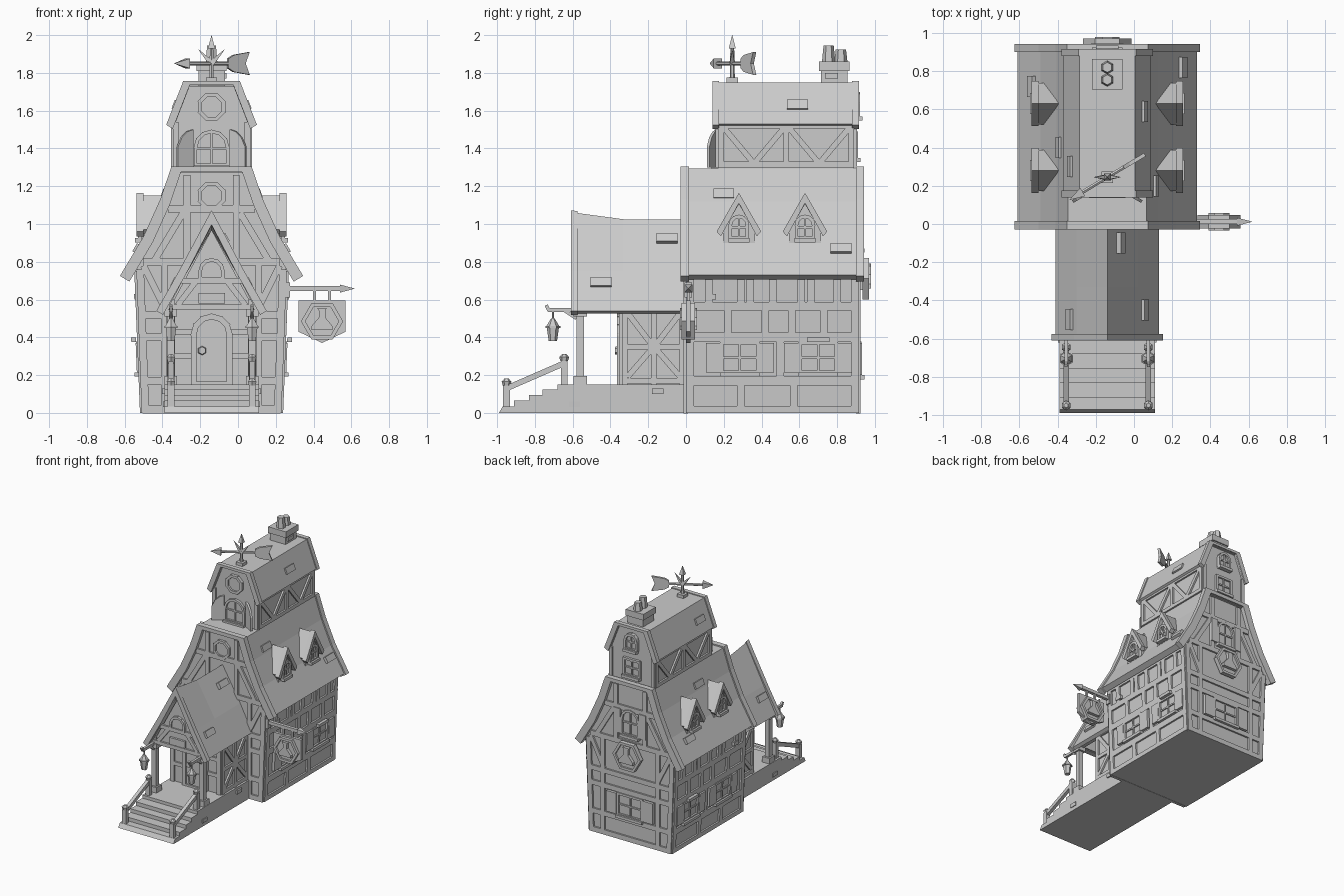
import bpy, bmesh, math
from mathutils import Vector, Matrix

if "Cube" in bpy.data.objects:
    bpy.data.objects.remove(bpy.data.objects["Cube"])

CX = -0.14                      # symmetry plane of the house
X, Y, Z = (1, 0, 0), (0, 1, 0), (0, 0, 1)

def W(o, r, n, up=Z):           # wall frame: along wall, outward, up
    m = Matrix((Vector(r), Vector(n), Vector(up))).transposed().to_4x4()
    m.translation = Vector(o)
    return m

def loft(name, secs, M=Matrix()):
    bm = bmesh.new()
    rows = [[bm.verts.new(M @ Vector(p)) for p in s] for s in secs]
    n = len(rows[0])
    for a, b in zip(rows, rows[1:]):
        for i in range(n):
            bm.faces.new((a[i], a[(i + 1) % n], b[(i + 1) % n], b[i]))
    bm.faces.new(rows[0])
    bm.faces.new(rows[-1])
    bmesh.ops.recalc_face_normals(bm, faces=bm.faces)
    me = bpy.data.meshes.new(name)
    bm.to_mesh(me)
    bm.free()
    ob = bpy.data.objects.new(name, me)
    bpy.context.collection.objects.link(ob)
    return ob

def plate(name, pts, d0, d1, M):
    return loft(name, [[(a, d, h) for a, h in pts] for d in (d0, d1)], M)

def box(name, a0, a1, d0, d1, h0, h1, M):
    return plate(name, [(a0, h0), (a1, h0), (a1, h1), (a0, h1)], d0, d1, M)

def strut(name, p, q, w, M, d0=-0.01, d1=0.014):
    p, q = Vector(p), Vector(q)
    t = (q - p).normalized() * w / 2
    s = Vector((-t.y, t.x))
    plate(name, [p + s, q + s, q - s, p - s], d0, d1, M)

def ring(name, pts, w, M, d0=-0.01, d1=0.02):
    for i in range(len(pts)):
        p, q = Vector(pts[i - 1]), Vector(pts[i])
        e = (q - p).normalized() * w * 0.3
        strut(name, p - e, q + e, w, M, d0, d1)

def ngon(n, r, a=0, h=0, ph=0.5):
    return [(a + r * math.cos((i + ph) * math.tau / n), h + r * math.sin((i + ph) * math.tau / n)) for i in range(n)]

def cone(name, p, q, r1, r2, n=6):
    p, q = Vector(p), Vector(q)
    rot = (q - p).to_track_quat('Z', 'Y')
    return loft(name, [[c + rot @ Vector((a * r, b * r, 0)) for a, b in ngon(n, 1)] for c, r in ((p, r1), (q, max(r2, 0.001)))])

def arch(a, h, w, ht, n=6):     # arch-topped outline, h is the bottom
    r = w / 2
    return [(a - r, h), (a + r, h)] + [(a + r * math.cos(math.pi * i / n), h + ht - r + r * math.sin(math.pi * i / n)) for i in range(n + 1)]

def window(M, a, h, w, ht, arched=False, shutters=0):
    r = w / 2
    pts = arch(a, h, w, ht) if arched else [(a - r, h), (a + r, h), (a + r, h + ht), (a - r, h + ht)]
    plate("window_pane", pts, -0.01, 0.005, M)
    ring("window_frame", pts, 0.018, M)
    strut("window_bar", (a, h), (a, h + ht), 0.012, M)
    strut("window_bar", (a - r, h + ht * .5), (a + r, h + ht * .5), 0.012, M)
    box("window_sill", a - r - .01, a + r + .01, 0, 0.035, h - 0.022, h, M)
    for s in (-1, 1) if shutters else ():
        e = sorted((a + s * (r + .01), a + s * (r + .01 + shutters)))
        box("shutter", e[0], e[1], 0, 0.022, h, h + ht, M)

def emblem(M, h, r):            # hexagonal ring with a flask in it
    plate("emblem_plate", ngon(6, r, 0, h, 0), 0, 0.02, M)
    ring("emblem_ring", ngon(6, r, 0, h, 0), 0.02, M, 0, 0.035)
    f = [(-.55, -.45), (.55, -.45), (.55, -.25), (.17, .2), (.17, .55), (.25, .7), (-.25, .7), (-.17, .55), (-.17, .2), (-.55, -.25)]
    plate("emblem_flask", [(x * r, h + z * r) for x, z in f], 0, 0.045, M)

def shell(name, t, secs):       # symmetric roof shell; secs = (y, half profile from eave to top)
    out = []
    for y, half in secs:
        inn = [(max(u - t, 0), z - t * (.6 if u > 0 else 2.2)) for u, z in half]
        top = half + [(-u, z) for u, z in reversed(half) if u > 0]
        low = inn + [(-u, z) for u, z in reversed(inn) if u > 0]
        out.append([(CX + u, y, z) for u, z in top + low[::-1]])
    loft(name, out)

def sym(half):
    return half + [(-u, z) for u, z in reversed(half) if u > 0]

front = lambda y: W((CX, y, 0), X, (0, -1, 0))
back = lambda y: W((CX, y, 0), X, Y)
AX = W((CX, 0, 0), Y, X)        # side profile plane: a = y, d = x offset

# main body, tower and entrance solids
plate("house_body", sym([(.365, 0), (.395, .76), (.31, .94), (.23, 1.13), (.18, 1.28)]), 0, .91, W((CX, 0, 0), X, Y))
plate("tower_body", sym([(.2, 1.25), (.2, 1.55), (.13, 1.73)]), .17, .89, W((CX, 0, 0), X, Y))
plate("entrance_body", sym([(.225, .1), (.225, .58), (0, .97)]), -.34, .05, W((CX, 0, 0), X, Y))
plate("porch_gable", sym([(.225, .55), (0, .97)]), -.57, -.53, W((CX, 0, 0), X, Y))
plate("porch_steps", [(0, 0), (-.99, 0), (-.97, .035), (-.91, .035), (-.91, .065), (-.83, .065), (-.83, .095), (-.76, .095), (-.76, .125), (-.68, .125), (-.68, .15), (0, .15)], -.25, .25, AX)

# roofs and bargeboards
main = [(.47, .73), (.35, .93), (.265, 1.12), (.205, 1.295)]
shell("main_roof", .04, [(-.01, main), (.93, main)])
edge = [(.485, .725), (.36, .935), (.272, 1.13), (.212, 1.305)]
for y0, y1 in ((-.03, .015), (.9, .943)):
    shell("main_bargeboard", .05, [(y0, edge), (y1, edge)])
upper = [(.23, 1.53), (.145, 1.75)]
shell("tower_roof", .03, [(.15, upper), (.905, upper)])
edge = [(.24, 1.525), (.15, 1.757)]
for y0, y1 in ((.14, .175), (.88, .915)):
    shell("tower_bargeboard", .035, [(y0, edge), (y1, edge)])
pr = lambda k, e=0: [(.27 + e, .54), (.16 + e * .6, .75), (0, k)]
shell("porch_roof", .025, [(-.59, pr(1.06)), (-.33, pr(1.025)), (.02, pr(1.025))])
shell("porch_bargeboard", .035, [(-.61, pr(1.073, .022)), (-.575, pr(1.068, .022))])

# loose roof tiles
for s, u, z, y, up in ((1, .19, 1.63, .59, (-.36, .93)), (1, .25, 1.16, .2, (-.33, .94)), (1, .395, .87, .82, (-.5, .86)),
                       (1, .072, .925, -.1, (-.5, .86)), (1, .195, .69, -.45, (-.46, .89)), (-1, .395, .87, .72, (-.5, .86)),
                       (-1, .25, 1.16, .4, (-.33, .94)), (-1, .195, .69, -.5, (-.46, .89)), (-1, .19, 1.63, .3, (-.36, .93))):
    M = W((CX + s * u, y, z), Y, (s * up[1], 0, -up[0]), (s * up[0], 0, up[1]))
    box("roof_tile", -.055, .055, -.02, .014, -.025, .025, M)

# side walls: timber grid, shuttered windows, tower braces, dormers
for s in (1, -1):
    M = W((CX + s * .365, 0, 0), Y, (s, 0, 0), (s * .04, 0, 1))
    for z, w in ((.018, .036), (.17, .05), (.4, .05), (.565, .045), (.73, .04)):
        strut("side_beam", (0, z), (.915, z), w, M)
    for y, z0, z1 in [(v, 0, .75) for v in (.022, .893)] + [(v, 0, .16) for v in (.29, .57)] + \
            [(v, .4, .56) for v in (.22, .42, .56, .73)] + [(v, .56, .73) for v in (.12, .29, .34, .46, .61, .66, .8)] + [(.5, .17, .4)]:
        strut("side_post", (y, z0), (y, z1), .04, M)
    for y in (.285, .7):
        window(M, y, .215, .19, .155, False, .075)
    box("flower_box", .64, .76, .02, .045, .375, .4, M)
    box("foundation_stone", .1, .16, 0, .02, .6, .63, M)
    box("base_stone", -.18, -.12, -.13, -.108, .1, .13, M)
    box("base_stone", -.62, -.56, -.13, -.11, .03, .06, M)
    T = W((CX + s * .2, 0, 0), Y, (s, 0, 0))
    for z in (1.315, 1.52):
        strut("tower_beam", (.17, z), (.89, z), .03, T)
    for y in (.185, .53, .875):
        strut("tower_post", (y, 1.3), (y, 1.53), .03, T)
    for y in (.2, .545):
        for p, q in ((0, .16), (.32, .16)):
            strut("tower_brace", (y + p, 1.51), (y + q, 1.32), .03, T)
    E = W((CX + s * .225, 0, 0), Y, (s, 0, 0))
    for p, q in (((-.325, .15), (-.325, .58)), ((-.02, .15), (-.02, .58)), ((-.17, .15), (-.17, .55)), ((-.34, .17), (0, .17)),
                 ((-.34, .35), (0, .35)), ((-.34, .54), (0, .54)), ((-.31, .53), (-.18, .36)), ((-.03, .53), (-.16, .36)),
                 ((-.31, .19), (-.18, .34)), ((-.03, .19), (-.16, .34))):
        strut("entrance_timber", p, q, .03, E)
    for y in (.28, .63):        # dormers
        D = W((CX + s * .37, y, 0), Y, (s, 0, 0))
        plate("dormer_body", [(-.085, .9), (.085, .9), (.085, 1.0), (0, 1.13), (-.085, 1.0)], -.15, 0, D)
        for t in (-1, 1):
            R = W((CX + s * .37, y, 0), (0, t, 0), (s, 0, 0))
            plate("dormer_roof", [(0, 1.15), (.108, .97), (.09, .95), (0, 1.105)], -.3, .015, R)
            plate("dormer_edge", [(0, 1.165), (.118, .96), (.095, .935), (0, 1.11)], -.01, .027, R)
        window(D, 0, .925, .09, .115, True)

    # porch posts, railings and lanterns
    x = CX + s * .215
    P = W((x, 0, 0), Y, X)
    box("porch_post", -.58, -.54, -.02, .02, .15, .6, P)
    box("post_foot", -.595, -.525, -.033, .033, .15, .195, P)
    box("post_cap", -.595, -.525, -.033, .033, .51, .55, P)
    box("porch_plate", -.58, 0, -.015, .015, .54, .57, P)
    for y, z0, z1 in ((-.95, .03, .145), (-.645, .12, .275)):
        box("newel_post", y - .018, y + .018, -.018, .018, z0, z1, P)
        cone("newel_ball", (x, y, z1), (x, y, z1 + .02), .02, .026)
        cone("newel_ball", (x, y, z1 + .02), (x, y, z1 + .036), .026, .012)
    strut("handrail", (-.95, .13), (-.64, .265), .03, P, -.014, .014)
    strut("lantern_arm", (-.57, .545), (-.73, .545), .022, P, -.01, .01)
    strut("lantern_arm_tip", (-.725, .54), (-.74, .57), .018, P, -.008, .008)
    strut("lantern_brace", (-.58, .5), (-.64, .54), .018, P, -.008, .008)
    for z0, z1, r0, r1 in ((.38, .45, .022, .032), (.45, .46, .04, .04), (.46, .5, .034, .01), (.5, .54, .005, .005)):
        cone("lantern", (x, -.705, z0), (x, -.705, z1), r0, r1)

# front and back gables of the main house
for M, f in ((front(0), 1), (back(.91), 0)):
    for z, u in ((.018, .365), (.17, .37), (.4, .38), (.52, .385), (.8, .36), (1.08, .23)):
        strut("gable_beam", (-u, z), (u, z), .04, M)
    for s in (-1, 1):
        strut("corner_post", (s * .35, 0), (s * .378, .76), .04, M)
        strut("gable_post", (s * .25, 0), (s * .25, .8), .035, M)
        strut("gable_brace", (s * .36, .78), (s * .24, .54), .035, M)
        strut("gable_stud", (s * .13, .8), (s * .13, 1.26), .035, M)
        strut("gable_brace", (s * .3, .81), (s * .15, 1.06), .035, M)
window(back(.91), 0, .2, .22, .17, False, .09)
window(back(.91), 0, .87, .15, .2, True, .06)
emblem(back(.935), .71, .115)
box("emblem_mount", -.05, .05, -.03, .005, .65, .77, back(.935))
window(back(.89), 0, 1.35, .14, .13)
window(back(.9), 0, 1.57, .1, .12, True)
for y, h in ((0, 1.15), (.165, 1.62)):
    plate("round_window", ngon(8, .068, 0, h), -.02, .005, front(y))
    ring("round_window_frame", ngon(8, .068, 0, h), .02, front(y))
window(front(.17), 0, 1.31, .17, .18, True)
for s in (-1, 1):               # open arched shutters on the tower
    M = W((CX + s * .1, .165, 0), (s * .85, -.5, 0), (-s * .5, -.85, 0))
    plate("tower_shutter", [(0, 1.3), (.095, 1.3), (.095, 1.41), (.07, 1.46), (.035, 1.49), (0, 1.5)], -.008, .008, M)
    for M in (front(.17), back(.89)):
        strut("tower_corner", (s * .19, 1.3), (s * .19, 1.54), .03, M)

# porch gable timber and entrance door
G = front(-.57)
box("gable_tie", -.23, .23, -.03, .015, .545, .575, G)
strut("gable_collar", (-.16, .7), (.16, .7), .03, G)
plate("gable_window", arch(0, .71, .12, .1), 0, .01, G)
ring("gable_window_frame", arch(0, .71, .12, .1), .018, G)
box("door_plaque", -.07, .07, 0, .018, .58, .635, G)
for s in (-1, 1):
    strut("gable_strut", (s * .18, .57), (s * .08, .7), .03, G)
    strut("entrance_post", (s * .21, .15), (s * .21, .6), .035, front(-.34))
    for z in (.3, .43):
        strut("entrance_rail", (s * .1, z), (s * .22, z), .03, front(-.34))
plate("door", arch(0, .15, .17, .35), -.01, .012, front(-.34))
ring("door_frame", arch(0, .15, .19, .36), .03, front(-.34), -.01, .025)
box("door_panel", -.06, .06, 0, .018, .18, .27, front(-.34))
cone("door_handle", (CX - .05, -.35, .33), (CX - .05, -.375, .33), .025, .02)

# hanging sign on its arm
S = W((.445, .012, 0), X, Y)
plate("sign_board", [(-.125, .595), (.125, .595), (.125, .43), (0, .37), (-.125, .43)], -.012, .012, S)
for d in (-1, 1):
    emblem(W((.445, .012, 0), X, (0, d, 0)), .485, .1)
    box("sign_hanger", d * .04 - .008, d * .04 + .008, -.008, .008, .59, .65, S)
box("sign_arm", -.2, .1, -.013, .013, .645, .672, S)
box("sign_arm_base", -.21, -.17, -.02, .02, .61, .69, S)
cone("sign_arm_tip", (.54, .012, .658), (.617, .012, .658), .03, 0, 4)

# chimney with two pots
C = W((CX, .785, 0), X, Y)
box("chimney", -.07, .07, -.07, .07, 1.7, 1.83, C)
box("chimney_cap", -.08, .08, -.08, .08, 1.81, 1.86, C)
box("chimney_brick", .06, .08, -.05, .02, 1.77, 1.8, C)
for y, z in ((.755, 1.945), (.82, 1.925)):
    cone("chimney_pot", (CX, y, 1.85), (CX, y, z), .036, .027)

# weathervane
V = Vector((CX, .245, 1.85))
d = Vector((.857, .515, 0))
box("vane_foot", -.03, .03, -.03, .03, 1.74, 1.775, W((CX, .245, 0), X, Y))
cone("vane_pole", V - Vector((0, 0, .1)), V + Vector((0, 0, .09)), .014, .01)
cone("vane_spike", V + Vector((0, 0, .08)), V + Vector((0, 0, .15)), .026, 0, 4)
cone("vane_shaft", V - d * .17, V + d * .17, .011, .011)
cone("vane_head", V - d * .15, V - d * .23, .036, 0, 4)
plate("vane_tail", [(.1, .025), (.135, .045), (.23, .06), (.205, 0), (.23, -.06), (.135, -.045), (.1, -.025)], -.01, .01, W(V, d, (-d.y, d.x, 0)))
for s in (-1, 1):
    cone("vane_side_spike", V, V + Vector((s * .07, 0, .075)), .02, 0, 4)
